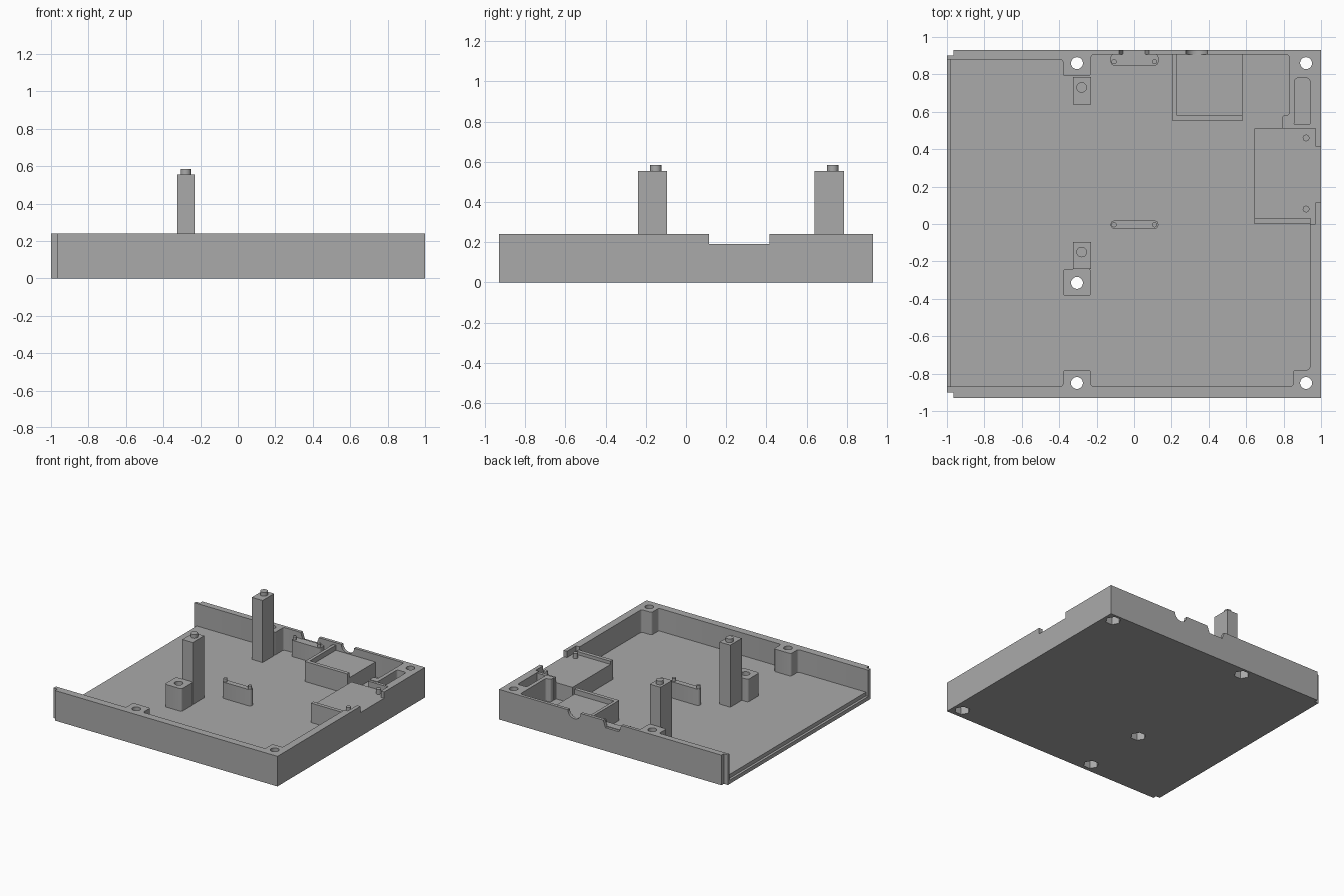
import bpy, bmesh, math
from mathutils import Matrix

cube = bpy.data.objects.get("Cube")
if cube:
    bpy.data.objects.remove(cube, do_unlink=True)

grey = bpy.data.materials.new("plain_grey")
grey.use_nodes = True
grey.diffuse_color = (0.4, 0.4, 0.4, 1)
grey.node_tree.nodes["Principled BSDF"].inputs["Base Color"].default_value = (0.4, 0.4, 0.4, 1)

FLOOR, RIM, SINK = 0.06, 0.24, 0.03


def prism(name, pts, z0, z1, rounding=0, turn=None):
    """Extrude a plan outline from z0 to z1, optionally rounding its upright edges."""
    bm = bmesh.new()
    face = bm.faces.new([bm.verts.new((x, y, z0)) for x, y in pts])
    res = bmesh.ops.extrude_face_region(bm, geom=[face])
    verts = [v for v in res["geom"] if isinstance(v, bmesh.types.BMVert)]
    bmesh.ops.translate(bm, vec=(0, 0, z1 - z0), verts=verts)
    if rounding:
        upright = [e for e in bm.edges if abs(e.verts[0].co.z - e.verts[1].co.z) > 0.01]
        bmesh.ops.bevel(bm, geom=upright, offset=rounding, segments=3, profile=0.5, affect='EDGES')
    bmesh.ops.recalc_face_normals(bm, faces=bm.faces)
    if turn:
        bmesh.ops.transform(bm, matrix=turn, verts=bm.verts)
    mesh = bpy.data.meshes.new(name)
    bm.to_mesh(mesh)
    bm.free()
    mesh.materials.append(grey)
    ob = bpy.data.objects.new(name, mesh)
    bpy.context.scene.collection.objects.link(ob)
    return ob


def box(name, x0, x1, y0, y1, z0, z1, rounding=0):
    return prism(name, [(x0, y0), (x1, y0), (x1, y1), (x0, y1)], z0, z1, rounding)


def disc(name, x, y, r, z0, z1, sides=20, turn=None):
    angles = [math.tau * i / sides for i in range(sides)]
    return prism(name, [(x + r * math.cos(a), y + r * math.sin(a)) for a in angles], z0, z1, 0, turn)


def cut(target, cutter):
    """Subtract the cutter, bake the result and discard the cutter."""
    cutter.hide_render = True
    mod = target.modifiers.new("cut", 'BOOLEAN')
    mod.operation, mod.solver, mod.object = 'DIFFERENCE', 'EXACT', cutter
    deps = bpy.context.evaluated_depsgraph_get()
    mesh = bpy.data.meshes.new_from_object(target.evaluated_get(deps))
    target.modifiers.clear()
    target.data = mesh
    bpy.data.objects.remove(cutter, do_unlink=True)


# Tray shell with its cavity; screw bosses are left standing at the walls
tray = box("tray", -1, 1, -0.93, 0.93, 0, RIM)
cavity = [(-1.1, -0.87), (-0.38, -0.87), (-0.38, -0.78), (-0.23, -0.78), (-0.23, -0.87),
          (0.85, -0.87), (0.85, -0.78), (0.94, -0.78), (0.94, 0.78), (0.86, 0.78),
          (0.86, 0.53), (0.79, 0.53), (0.79, 0.58), (0.83, 0.58), (0.83, 0.905),
          (-0.23, 0.905), (-0.23, 0.79), (-0.38, 0.79), (-0.38, 0.88), (-1.1, 0.88)]
cut(tray, prism("cavity", cavity, FLOOR, 0.4, 0.015))

# Open side: stepped floor edge and thinned wall ends
cut(tray, box("floor_step", -1.1, -0.98, -0.87, 0.88, 0.03, 0.4))
for s in (-1, 1):
    lo, hi = sorted((s * 0.9, s * 1.1))
    cut(tray, box("wall_end_step", -1.1, -0.965, lo, hi, -0.1, 0.4))

# Side wall recess and opening
cut(tray, box("side_recess", 0.9, 0.97, 0.0, 0.51, 0.19, 0.4))
cut(tray, box("side_opening", 0.9, 1.1, 0.115, 0.415, 0.19, 0.4))

# Back wall openings: a round one and a tapered one
lay = Matrix.Rotation(math.radians(90), 4, 'X')
cut(tray, disc("round_opening", 0.335, RIM, 0.057, -1.1, -0.88, 24, lay))
taper = [(-0.085, 0.3), (-0.08, RIM), (-0.06, 0.185), (0.06, 0.185), (0.08, RIM), (0.085, 0.3)]
cut(tray, prism("tapered_opening", taper, -1.1, -0.9, 0, lay))

# Free standing screw pedestal
pedestal = box("screw_pedestal", -0.38, -0.23, -0.385, -0.24, SINK, RIM, 0.015)

# Screw holes with hexagonal nut pockets underneath
for x, y in [(-0.305, 0.86), (0.92, 0.86), (-0.305, -0.85), (0.92, -0.85), (-0.305, -0.315)]:
    for part in (tray, pedestal) if y == -0.315 else (tray,):
        cut(part, disc("screw_hole", x, y, 0.032, -0.1, 0.4))
        cut(part, disc("nut_pocket", x, y, 0.057, -0.1, 0.1, 6))

# Tall posts with locating pins
for y0, label in ((-0.24, "front"), (0.64, "back")):
    box(label + "_post", -0.325, -0.23, y0, y0 + 0.145, SINK, 0.555)
    disc(label + "_post_pin", -0.28, y0 + 0.055 + 0.035, 0.028, 0.54, 0.585)

# Upright support plates, each with two small pins
for y0, y1, label in ((-0.025, 0.018, "middle"), (0.847, 0.91, "back")):
    box(label + "_support", -0.125, 0.13, y0, y1, SINK, 0.19, 0.018)
    for x in (-0.107, 0.11):
        disc(label + "_support_pin", x, y0 + 0.021, 0.014, 0.18, 0.215, 12)

# Back connector platform with a raised rim on two sides
box("back_platform", 0.22, 0.58, 0.57, 0.91, SINK, 0.18)
box("back_platform_side_rim", 0.205, 0.23, 0.55, 0.91, SINK, 0.22)
box("back_platform_front_rim", 0.205, 0.58, 0.55, 0.58, SINK, 0.22)

# Side connector platform, front rim, pins and closing wall
box("side_platform", 0.645, 0.971, 0.02, 0.51, SINK, 0.19)
box("side_platform_rim", 0.645, 0.945, 0.0, 0.03, SINK, 0.215)
for y in (0.08, 0.46):
    disc("side_platform_pin", 0.92, y, 0.018, 0.18, 0.23, 16)
box("closing_wall", 0.79, 0.95, 0.51, 0.535, SINK, 0.235)

# Smooth only the round parts
for ob in bpy.context.scene.objects:
    ob.select_set(ob.type == 'MESH')
bpy.context.view_layer.objects.active = tray
bpy.ops.object.shade_smooth_by_angle(angle=math.radians(31))
